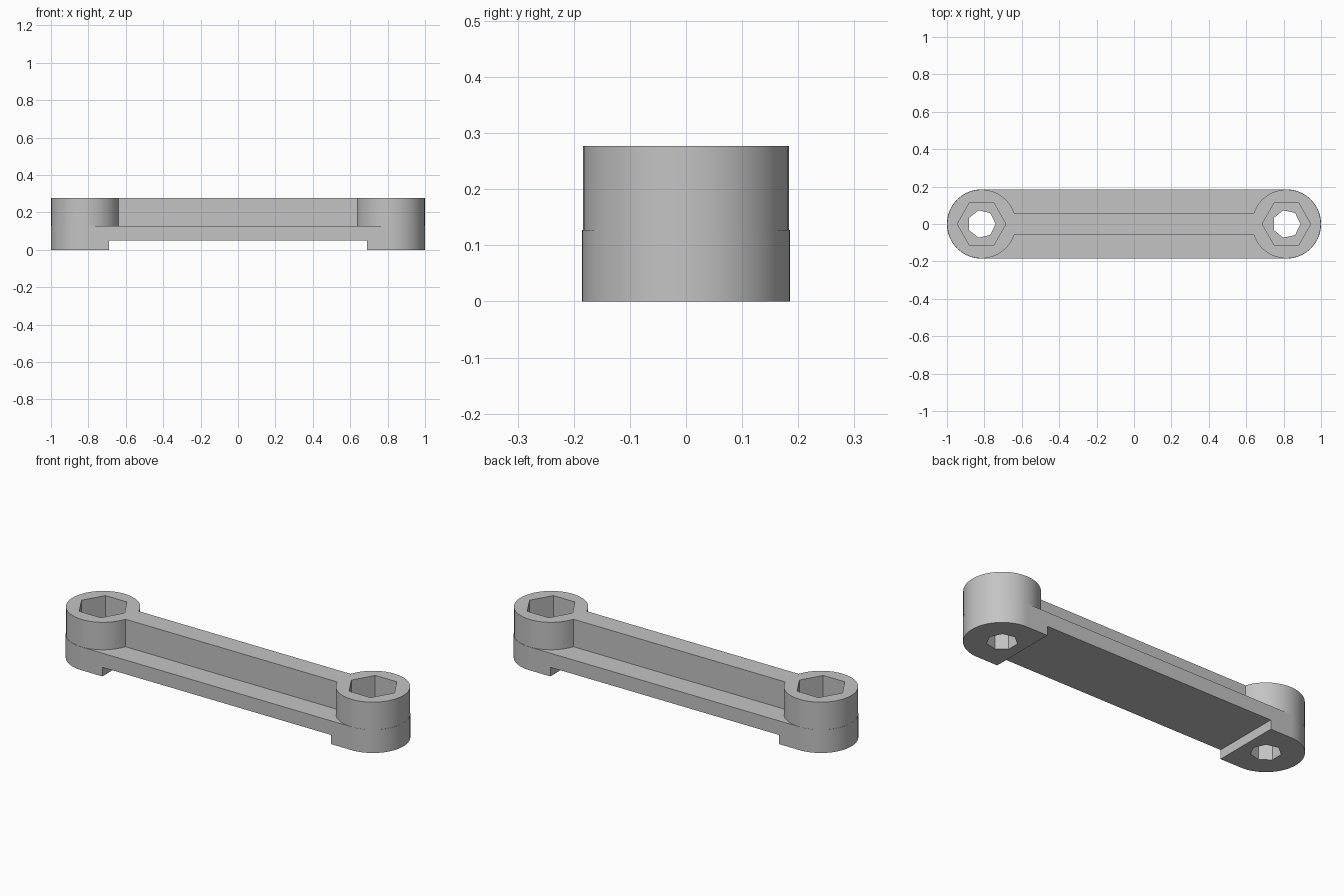
import bpy
import bmesh
from math import asin, cos, pi, radians, sin

cube = bpy.data.objects.get("Cube")
if cube:
    bpy.data.objects.remove(cube, do_unlink=True)

# Main dimensions
END_X = 0.815
BASE_R, BOSS_R = 0.185, 0.184
BASE_TOP, HEIGHT = 0.127, 0.277
RIB_HALF = 0.0575
PAD_INNER, PAD_HEIGHT = 0.69, 0.05
STEPS = 48

grey = bpy.data.materials.new("light grey")
grey.use_nodes = True
colour = (0.55, 0.55, 0.55, 1)
grey.diffuse_color = colour
grey.node_tree.nodes["Principled BSDF"].inputs["Base Color"].default_value = colour


def arc(cx, r, start, end, steps=STEPS):
    return [(cx + r * cos(start + (end - start) * i / steps),
             r * sin(start + (end - start) * i / steps)) for i in range(steps + 1)]


def polygon(cx, r, sides):
    return arc(cx, r, 0, 2 * pi, sides)[:-1]


def prism(name, outline, bottom, top):
    """Extrude a counter-clockwise outline between two heights."""
    bm = bmesh.new()
    face = bm.faces.new([bm.verts.new((x, y, bottom)) for x, y in outline])
    new = bmesh.ops.extrude_face_region(bm, geom=[face])["geom"]
    for v in new:
        if isinstance(v, bmesh.types.BMVert):
            v.co.z = top
    bmesh.ops.recalc_face_normals(bm, faces=bm.faces)
    mesh = bpy.data.meshes.new(name)
    bm.to_mesh(mesh)
    bm.free()
    mesh.materials.append(grey)
    obj = bpy.data.objects.new(name, mesh)
    bpy.context.collection.objects.link(obj)
    return obj


def combine(target, other, operation):
    mod = target.modifiers.new(other.name, 'BOOLEAN')
    mod.operation, mod.solver, mod.object = operation, 'EXACT', other
    bpy.context.view_layer.objects.active = target
    bpy.ops.object.modifier_apply(modifier=mod.name)
    bpy.data.objects.remove(other, do_unlink=True)


# Round-ended base plate
base_outline = arc(END_X, BASE_R, -pi / 2, pi / 2) + arc(-END_X, BASE_R, pi / 2, 3 * pi / 2)
link = prism("connecting_link", base_outline, 0, BASE_TOP)

# Two bosses joined by the central rib
a = asin(RIB_HALF / BOSS_R)
upper_outline = arc(END_X, BOSS_R, a - pi, pi - a) + arc(-END_X, BOSS_R, a, 2 * pi - a)
combine(link, prism("bosses_and_rib", upper_outline, 0.08, HEIGHT), 'UNION')

# Relief under the middle, leaving a pad at each end
relief = [(-PAD_INNER, -0.4), (PAD_INNER, -0.4), (PAD_INNER, 0.4), (-PAD_INNER, 0.4)]
combine(link, prism("underside_relief", relief, -0.2, PAD_HEIGHT), 'DIFFERENCE')

# Hexagonal nut pockets above bolt holes
for x in (-END_X, END_X):
    combine(link, prism("nut_pocket", polygon(x, 0.13, 6), 0.115, 0.5), 'DIFFERENCE')
    combine(link, prism("bolt_hole", polygon(x, 0.075, 7), -0.2, 0.4), 'DIFFERENCE')

bpy.ops.object.select_all(action='DESELECT')
link.select_set(True)
bpy.context.view_layer.objects.active = link
bpy.ops.object.shade_smooth_by_angle(angle=radians(30))
